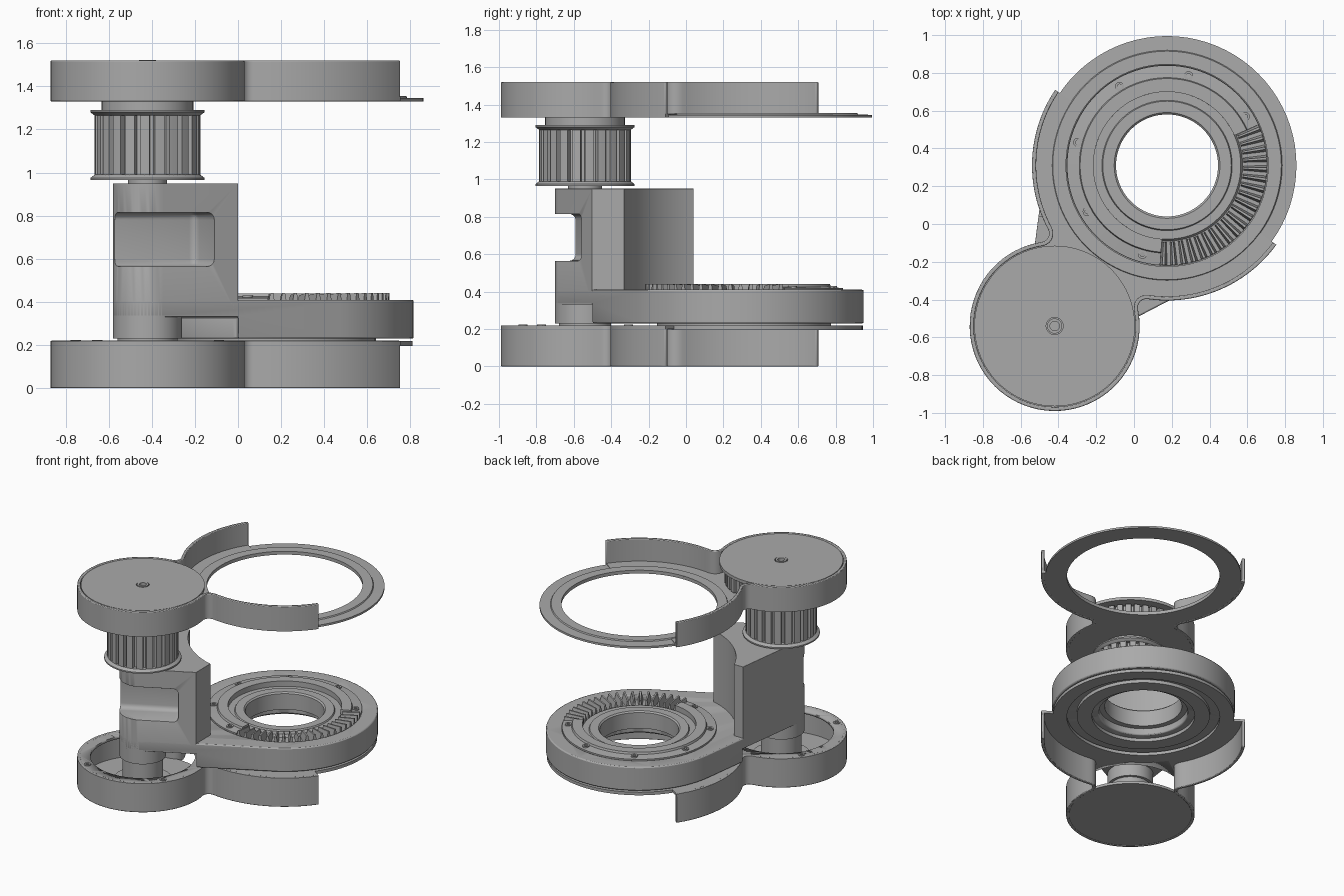
import bpy, bmesh, math
from math import cos, sin, radians, degrees, atan2, pi
from mathutils import Vector

if "Cube" in bpy.data.objects:
    bpy.data.objects.remove(bpy.data.objects["Cube"], do_unlink=True)

grey = bpy.data.materials.new("machined_grey")
grey.use_nodes = True
grey.diffuse_color = (0.4, 0.4, 0.4, 1)
grey.node_tree.nodes["Principled BSDF"].inputs["Base Color"].default_value = (0.4, 0.4, 0.4, 1)

BIG = Vector((0.175, 0.31))       # large ring axis
SMALL = Vector((-0.42, -0.54))    # shaft axis
AXIS = SMALL - BIG
DIST, HEAD = AXIS.length, atan2(AXIS.y, AXIS.x)


def polar(c, r, a):
    return Vector((c.x + r * cos(a), c.y + r * sin(a)))


def arc(c, r, a, b, n):
    return [polar(c, r, a + (b - a) * i / n) for i in range(n + 1)]


def finish(name, bm, bevel=0):
    bmesh.ops.remove_doubles(bm, verts=bm.verts, dist=1e-5)
    bmesh.ops.recalc_face_normals(bm, faces=bm.faces)
    me = bpy.data.meshes.new(name)
    bm.to_mesh(me)
    bm.free()
    me.materials.append(grey)
    ob = bpy.data.objects.new(name, me)
    bpy.context.collection.objects.link(ob)
    bpy.context.view_layer.objects.active = ob
    bpy.ops.object.select_all(action='DESELECT')
    ob.select_set(True)
    bpy.ops.object.shade_smooth_by_angle(angle=radians(32))
    if bevel:
        m = ob.modifiers.new("edge", 'BEVEL')
        m.width, m.segments, m.angle_limit = bevel, 2, radians(40)
    return ob


def prism(name, pts, z0, z1, bevel=0):
    bm = bmesh.new()
    f = bm.faces.new([bm.verts.new((p.x, p.y, z0)) for p in pts])
    g = bmesh.ops.extrude_face_region(bm, geom=[f])
    up = [v for v in g["geom"] if isinstance(v, bmesh.types.BMVert)]
    bmesh.ops.translate(bm, verts=up, vec=(0, 0, z1 - z0))
    return finish(name, bm, bevel)


def lathe(name, c, prof, a0=0, a1=360, n=80):
    """Turn a closed (radius, z) profile; partial turns get end caps."""
    bm = bmesh.new()
    full = a1 - a0 == 360
    rings = []
    for i in range(n if full else n + 1):
        a = radians(a0 + (a1 - a0) * i / n)
        rings.append([bm.verts.new((*polar(c, r, a), z)) for r, z in prof])
    k = len(prof)
    for i in range(n):
        p, q = rings[i], rings[(i + 1) % len(rings)]
        for j in range(k):
            bm.faces.new((p[j], q[j], q[(j + 1) % k], p[(j + 1) % k]))
    if not full:
        bm.faces.new(rings[0])
        bm.faces.new(rings[-1])
    return finish(name, bm)


def ring(name, c, r0, r1, z0, z1, **kw):
    return lathe(name, c, [(r0, z0), (r1, z0), (r1, z1), (r0, z1)], **kw)


def disc(name, c, r, z0, z1, bevel=0, n=80):
    return prism(name, arc(c, r, 0, 2 * pi, n)[:-1], z0, z1, bevel)


def cut(ob, tool):
    m = ob.modifiers.new("cut", 'BOOLEAN')
    m.operation, m.solver, m.object = 'DIFFERENCE', 'EXACT', tool
    bpy.context.view_layer.objects.active = ob
    with bpy.context.temp_override(object=ob, active_object=ob):
        bpy.ops.object.modifier_move_to_index(modifier="cut", index=0)
        bpy.ops.object.modifier_apply(modifier="cut")
    bpy.data.objects.remove(tool, do_unlink=True)


# Guard outline: half of the big arc, fillet, round the small end, back again
def guard_path(inset):
    R, r, f = 0.715 - inset, 0.45 - inset, 0.045 + inset
    A, B = R + f, r + f
    al = math.acos((A * A + DIST ** 2 - B * B) / (2 * A * DIST))
    F = polar(BIG, A, HEAD - al)
    t_small = atan2(F.y - SMALL.y, F.x - SMALL.x) % (2 * pi)
    t_big = HEAD % (2 * pi) - al
    half = arc(BIG, R, radians(146), t_big, 24)
    half += arc(F, f, t_big + pi, t_small + pi, 6)[1:] if t_small > t_big else \
        arc(F, f, t_big - pi, t_small - pi, 6)[1:]
    half += arc(SMALL, r, t_small, HEAD % (2 * pi), 28)[1:]
    u = AXIS.normalized()
    other = []
    for p in reversed(half[:-1]):
        d = p - BIG
        other.append(BIG + 2 * d.dot(u) * u - d)
    return half + other


outer, inner = guard_path(0), guard_path(0.022)
end = radians(146)
plate = outer + arc(BIG, 0.535, 2 * HEAD - end, end, 50) if HEAD > 0 else \
    outer + arc(BIG, 0.535, 2 * HEAD + 4 * pi - end, end, 50)

# Upper cover
prism("upper_guard_wall", outer + inner[::-1], 1.33, 1.52, 0.005)
prism("upper_guard_floor", plate, 1.331, 1.35)
lathe("upper_flange", BIG, [(0.535, 1.33), (0.685, 1.33), (0.685, 1.345),
                            (0.61, 1.347), (0.605, 1.355), (0.535, 1.355)])
ring("upper_cap", SMALL, 0.045, 0.425, 1.495, 1.518)
ring("cap_hub", SMALL, 0.025, 0.04, 1.47, 1.521, n=32)
disc("cap_hub_core", SMALL, 0.03, 1.46, 1.49, n=32)

# Lower cover
prism("lower_guard_wall", outer + inner[::-1], 0, 0.22, 0.005)
disc("lower_guard_floor", SMALL, 0.44, 0.002, 0.022)
rim = prism("lower_guard_rim", plate, 0.2, 0.219)
cut(rim, disc("cutter", SMALL, 0.36, 0.1, 0.3))
ring("lower_flange", BIG, 0.535, 0.635, 0.195, 0.218)
for k in range(3):
    c = polar(SMALL, 0.405, HEAD + radians(90 * (k - 1)))
    ring("rim_screw", c, 0.012, 0.024, 0.21, 0.224, n=20)

# Shaft and toothed pulleys
disc("lower_shaft", SMALL, 0.14, 0.02, 0.24, n=48)
disc("shaft_foot", SMALL, 0.2, 0.02, 0.05, n=48)
disc("shaft_neck", SMALL, 0.09, 0.94, 0.98, n=40)
disc("upper_boss", SMALL, 0.213, 1.28, 1.335, n=48)


def pulley(name, r, depth, teeth, z0, z1):
    pts = []
    for i in range(teeth):
        for s, d in ((0, 0), (0.32, 0), (0.64, 0), (0.7, depth), (0.94, depth)):
            pts.append(polar(SMALL, r - d, 2 * pi * (i + s) / teeth))
    prism(name, pts, z0, z1)


pulley("drive_pulley", 0.245, 0.03, 22, 0.98, 1.28)
pulley("guarded_pulley", 0.39, 0.025, 40, 1.365, 1.48)
lathe("pulley_lower_lip", SMALL, [(0.1, 0.965), (0.265, 0.965), (0.265, 0.975), (0.245, 0.99), (0.1, 0.99)])
lathe("pulley_upper_lip", SMALL, [(0.1, 1.29), (0.265, 1.29), (0.265, 1.28), (0.245, 1.265), (0.1, 1.265)])

# Gear housing: hull around the ring and the shaft column
R, r = 0.64, 0.16
SW = math.acos((R - r) / DIST)
A0, A1 = HEAD % (2 * pi) - SW, HEAD % (2 * pi) + SW
hull = arc(BIG, R, A1, A0 + 2 * pi, 80) + arc(SMALL, r, A0, A1, 24)


def block_outline(e):
    """Upright bracket footprint, grown by e past the hull sides."""
    def off(a):
        return cos(a) * SMALL.x + sin(a) * SMALL.y + r + e
    left = Vector(((off(A0) - sin(A0) * 0.04) / cos(A0), 0.04))
    front = Vector((0, off(A1) / sin(A1)))
    a = atan2(-0.64, -0.175) % (2 * pi)
    b = atan2(-0.27, -0.607) % (2 * pi)
    return arc(BIG, 0.664, a, b, 24) + [left] + arc(SMALL, r + e, A0, A1, 24) + [front]


housing = prism("gear_housing", hull, 0.23, 0.41, 0.008)
cut(housing, prism("cutter", block_outline(0.06), 0.1, 0.33))
cut(housing, disc("cutter", BIG, 0.53, 0.36, 0.6))
cut(housing, disc("cutter", BIG, 0.31, 0.1, 0.6))
disc("bracket_column", SMALL, r, 0.23, 0.4, n=60)

# Upright bracket with a rounded pocket in its front face
bracket = prism("bracket", block_outline(0), 0.331, 0.95, 0.006)
n = Vector((cos(A1), sin(A1), 0))
t = Vector((-n.y, n.x, 0))
bm = bmesh.new()
corners = []
for s, w in ((-0.95, 0.26), (-0.355, 0.26), (-0.355, 0.7), (-0.95, 0.7)):
    corners.append(n * w + t * s)
for z in (0.565, 0.815):
    bm.faces.new([bm.verts.new((p.x, p.y, z)) for p in corners])
bm.verts.ensure_lookup_table()
for i in range(4):
    j = (i + 1) % 4
    bm.faces.new([bm.verts[k] for k in (i, j, j + 4, i + 4)])
bmesh.ops.bevel(bm, geom=bm.edges[:], offset=0.035, segments=5, profile=0.5, affect='EDGES')
cut(bracket, finish("cutter", bm))

# Crown gear, retainer and bolts
lathe("gear_hub", BIG, [(0.27, 0.4), (0.28, 0.41), (0.34, 0.41), (0.345, 0.4), (0.39, 0.4), (0.4, 0.38),
                        (0.53, 0.375), (0.53, 0.26), (0.465, 0.26), (0.465, 0.205), (0.36, 0.205),
                        (0.36, 0.24), (0.31, 0.24), (0.31, 0.28), (0.27, 0.28)])
lathe("gear_retainer", BIG, [(0.39, 0.38), (0.53, 0.38), (0.53, 0.418), (0.465, 0.425),
                             (0.46, 0.44), (0.39, 0.44)], 24, 266, 72)
for k in range(6):
    ring("retainer_bolt", polar(BIG, 0.488, radians(32 + 44.5 * k)), 0.012, 0.024, 0.41, 0.43, n=20)
bm = bmesh.new()
for k in range(20):
    a = radians(-92 + 6 * k)
    u, v = Vector((cos(a), sin(a), 0)), Vector((-sin(a), cos(a), 0))
    ends = []
    for rad, w, top in ((0.405, 0.013, 0.43), (0.528, 0.019, 0.442)):
        o = Vector((*BIG, 0)) + u * rad
        ends.append([bm.verts.new(o + v * x + Vector((0, 0, z)))
                     for x, z in ((-w, 0.37), (w, 0.37), (w * 0.35, top), (-w * 0.35, top))])
    for e in ends:
        bm.faces.new(e)
    for i in range(4):
        j = (i + 1) % 4
        bm.faces.new((ends[0][i], ends[0][j], ends[1][j], ends[1][i]))
finish("gear_teeth", bm)
